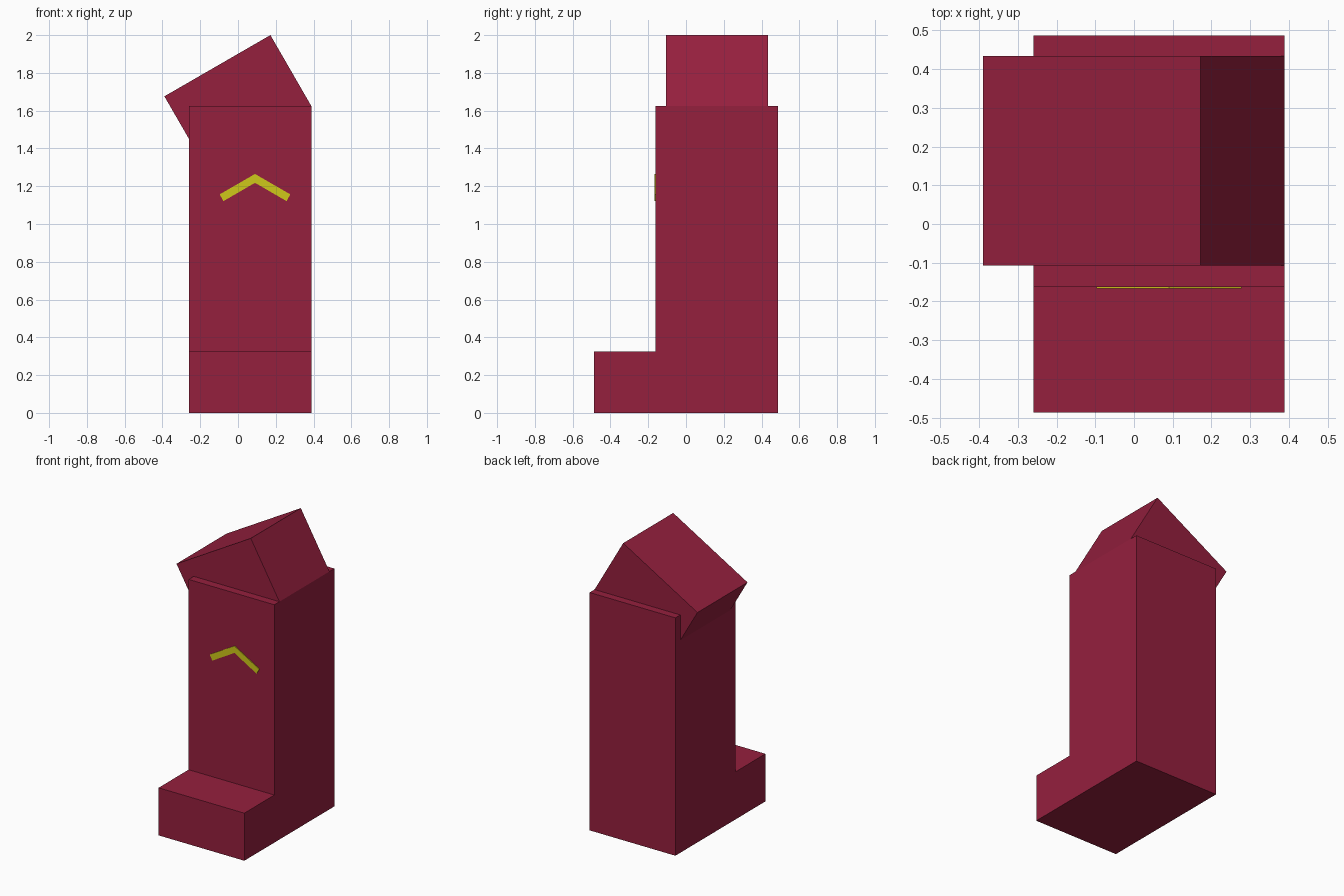
import bpy, bmesh
from math import radians, sin, cos

if "Cube" in bpy.data.objects:
    bpy.data.objects.remove(bpy.data.objects["Cube"])


def material(name, color):
    m = bpy.data.materials.new(name)
    m.diffuse_color = (*color, 1)
    m.use_nodes = True
    m.node_tree.nodes["Principled BSDF"].inputs["Base Color"].default_value = m.diffuse_color
    return m


def prism(name, profile, to_3d, lo, hi, mat):
    """Extrude a 2D profile between lo and hi; to_3d maps (u, v, depth) to xyz."""
    bm = bmesh.new()
    face = bm.faces.new([bm.verts.new(to_3d(u, v, lo)) for u, v in profile])
    new = bmesh.ops.extrude_face_region(bm, geom=[face])["geom"]
    a, b = to_3d(0, 0, lo), to_3d(0, 0, hi)
    bmesh.ops.translate(bm, vec=[q - p for p, q in zip(a, b)],
                        verts=[g for g in new if isinstance(g, bmesh.types.BMVert)])
    bmesh.ops.recalc_face_normals(bm, faces=bm.faces)
    mesh = bpy.data.meshes.new(name)
    bm.to_mesh(mesh)
    bm.free()
    mesh.materials.append(mat)
    ob = bpy.data.objects.new(name, mesh)
    bpy.context.collection.objects.link(ob)
    return ob


def side(u, v, d):
    return (d, u, v)


def front(u, v, d):
    return (u, d, v)


crimson = material("crimson", (0.30, 0.014, 0.048))
yellow = material("yellow", (0.62, 0.58, 0.01))

# Tall body with a low step at the front
L_PROFILE = [(-0.486, 0), (0.486, 0), (0.486, 1.625), (-0.162, 1.625),
             (-0.162, 0.325), (-0.486, 0.325)]
prism("body", L_PROFILE, side, -0.26, 0.388, crimson)

# Tilted block hinged on the body's top right edge
a, w, h = radians(30), 0.648, 0.433
x0, z0 = 0.388, 1.625
along = (-w * cos(a), -w * sin(a))
up = (-h * sin(a), h * cos(a))
block = [(x0 + i * along[0] + j * up[0], z0 + i * along[1] + j * up[1])
         for i, j in ((0, 0), (1, 0), (1, 1), (0, 1))]
prism("tilted_top", block, front, -0.107, 0.433, crimson)

# Chevron on the front face, two mirrored bars
for name, s in (("chevron_left", -1), ("chevron_right", 1)):
    bar = [(0.09 + s * u, v) for u, v in
           ((0, 1.265), (0.187, 1.157), (0.167, 1.121), (0, 1.218))]
    prism(name, bar, front, -0.167, -0.16, yellow)
